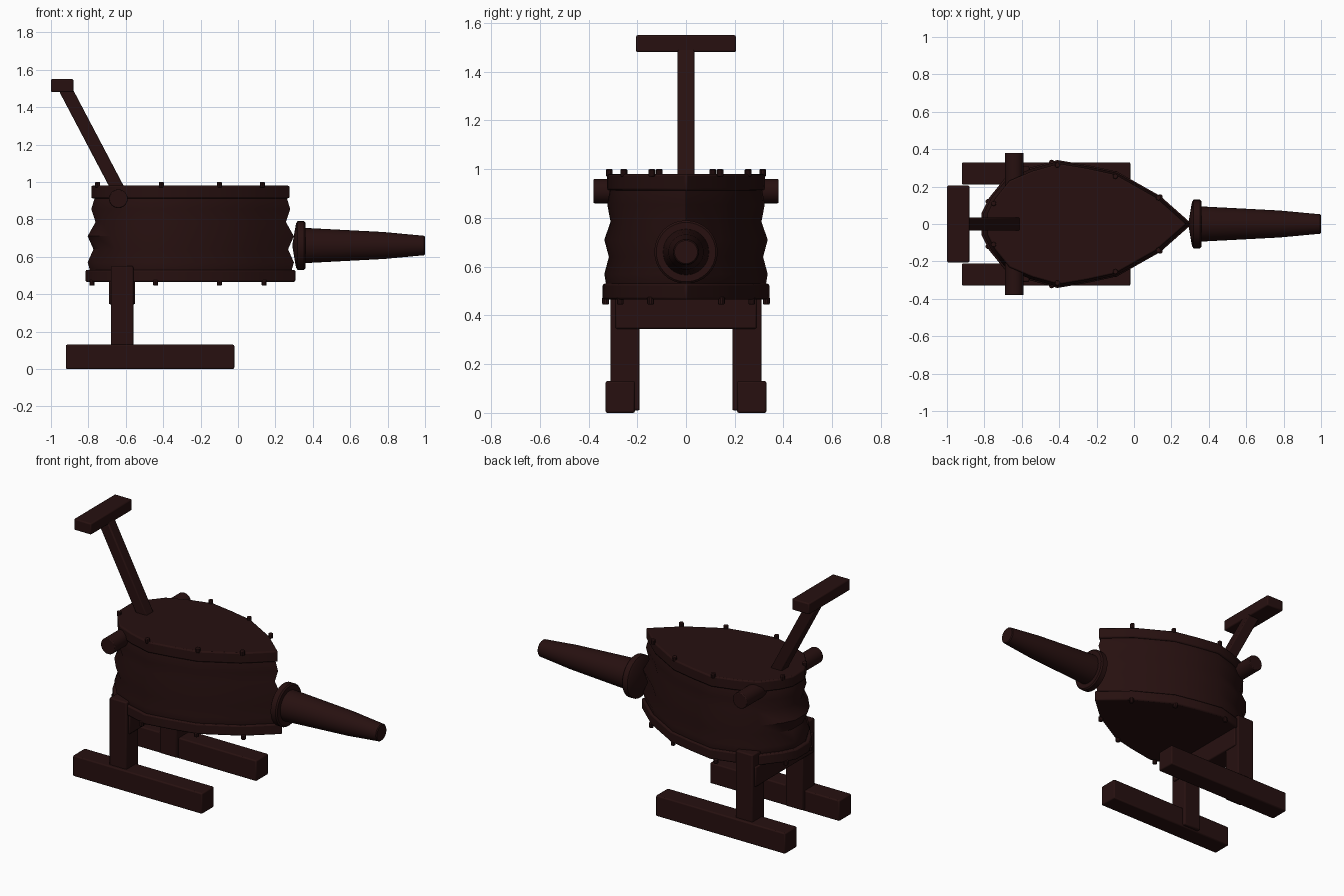
import bpy, bmesh
from math import radians, atan2, hypot
from mathutils import Matrix, Vector

cube = bpy.data.objects.get("Cube")
if cube:
    bpy.data.objects.remove(cube, do_unlink=True)

wood = bpy.data.materials.new("dark_brown_wood")
wood.use_nodes = True
COLOUR = (0.02, 0.0052, 0.005, 1)
wood.diffuse_color = COLOUR
shader = wood.node_tree.nodes["Principled BSDF"]
shader.inputs["Base Color"].default_value = COLOUR
shader.inputs["Roughness"].default_value = 0.8


def finish(name, bm, bevel=0.0, angle=30):
    bmesh.ops.recalc_face_normals(bm, faces=bm.faces)
    mesh = bpy.data.meshes.new(name)
    bm.to_mesh(mesh)
    bm.free()
    mesh.materials.append(wood)
    ob = bpy.data.objects.new(name, mesh)
    bpy.context.collection.objects.link(ob)
    if bevel:
        mod = ob.modifiers.new("Bevel", "BEVEL")
        mod.width = bevel
        mod.segments = 2
        mod.limit_method = "ANGLE"
        mod.angle_limit = radians(40)
    bpy.ops.object.select_all(action="DESELECT")
    ob.select_set(True)
    bpy.context.view_layer.objects.active = ob
    bpy.ops.object.shade_smooth_by_angle(angle=radians(angle))
    return ob


def box(name, x, y, z, bevel=0.007):
    """Box between the given (min, max) ranges."""
    bm = bmesh.new()
    bmesh.ops.create_cube(bm, size=1)
    for v in bm.verts:
        v.co = [r[0] if c < 0 else r[1] for c, r in zip(v.co, (x, y, z))]
    return finish(name, bm, bevel)


def loft(name, rings, bevel=0.0, angle=30):
    """Skin a stack of closed rings and cap both ends."""
    bm = bmesh.new()
    loops = [[bm.verts.new(p) for p in ring] for ring in rings]
    n = len(loops[0])
    for a, b in zip(loops, loops[1:]):
        for i in range(n):
            j = (i + 1) % n
            bm.faces.new((a[i], a[j], b[j], b[i]))
    bm.faces.new(loops[0])
    bm.faces.new(loops[-1])
    return finish(name, bm, bevel, angle)


# Teardrop outline of the boards: one side, then mirrored
side = [(-0.815, 0.06), (-0.775, 0.14), (-0.69, 0.245), (-0.56, 0.30),
        (-0.41, 0.342), (-0.25, 0.315), (-0.09, 0.28), (0.14, 0.15)]
outline = side + [(0.31, 0)] + [(x, -y) for x, y in reversed(side)]
CENTRE = -0.255


def ring(scale, z):
    return [(CENTRE + (x - CENTRE) * scale, y * scale, z) for x, y in outline]


loft("lower_board", [ring(1, 0.465), ring(1, 0.53)], 0.008)
loft("upper_board", [ring(0.945, 0.912), ring(0.945, 0.98)], 0.008)

# Pleated leather between the boards
pleats = [(0.955, 0.52), (0.98, 0.57), (0.925, 0.64), (0.98, 0.71),
          (0.905, 0.785), (0.945, 0.855), (0.91, 0.92)]
loft("pleated_bag", [ring(s, z) for s, z in pleats], angle=45)

# Studs around the rims
studs = bmesh.new()
for spots, z in (([(-0.75, 0.11), (-0.41, 0.315), (-0.10, 0.255), (0.13, 0.14)], 0.985),
                 ([(-0.78, 0.12), (-0.44, 0.33), (-0.10, 0.27), (0.14, 0.145)], 0.46)):
    for x, y in spots:
        for s in (1, -1):
            bmesh.ops.create_cone(studs, cap_ends=True, segments=10,
                                  radius1=0.014, radius2=0.014, depth=0.03,
                                  matrix=Matrix.Translation((x, y * s, z)))
finish("studs", studs, 0.004)

# Nozzle: collar and tapered pipe turned around the x axis
bm = bmesh.new()
nozzle = [(0.29, 0), (0.31, 0.118), (0.318, 0.13), (0.352, 0.13), (0.36, 0.122),
          (0.36, 0.094), (0.78, 0.072), (0.995, 0.052), (1.0, 0.047), (1.0, 0)]
verts = [bm.verts.new((x, 0, 0.66 + r)) for x, r in nozzle]
edges = [bm.edges.new(pair) for pair in zip(verts, verts[1:])]
bmesh.ops.spin(bm, geom=verts + edges, cent=(0, 0, 0.66), axis=(1, 0, 0),
               angle=radians(360), steps=32)
bmesh.ops.remove_doubles(bm, verts=bm.verts, dist=0.0001)
finish("nozzle", bm)

# Pivot rod through the upper board
bm = bmesh.new()
bmesh.ops.create_cone(bm, cap_ends=True, segments=24, radius1=0.05, radius2=0.05,
                      depth=0.76, matrix=Matrix.Translation((-0.64, 0, 0.91))
                      @ Matrix.Rotation(radians(90), 4, "X"))
finish("pivot_rod", bm, 0.005)

# Slanted lever with a cross grip
start, end = Vector((-0.62, 0, 0.92)), Vector((-0.925, 0, 1.50))
run = end - start
lever = box("lever", (-0.035, 0.035), (-0.035, 0.035), (0, hypot(run.x, run.z)))
lever.location = start
lever.rotation_euler.y = atan2(run.x, run.z)
box("grip", (-1, -0.88), (-0.205, 0.205), (1.48, 1.55))

# Stand: cross beam, legs and skids
box("cross_beam", (-0.69, -0.55), (-0.29, 0.29), (0.345, 0.47))
for name, s in (("left", -1), ("right", 1)):
    # left is +y seen from behind the nozzle, so the sides are named by depth
    depth = "front" if s < 0 else "back"
    box(depth + "_leg", (-0.68, -0.56), sorted((0.19 * s, 0.31 * s)), (0.01, 0.55))
    box(depth + "_skid", (-0.92, -0.02), sorted((0.21 * s, 0.33 * s)), (0, 0.13))
